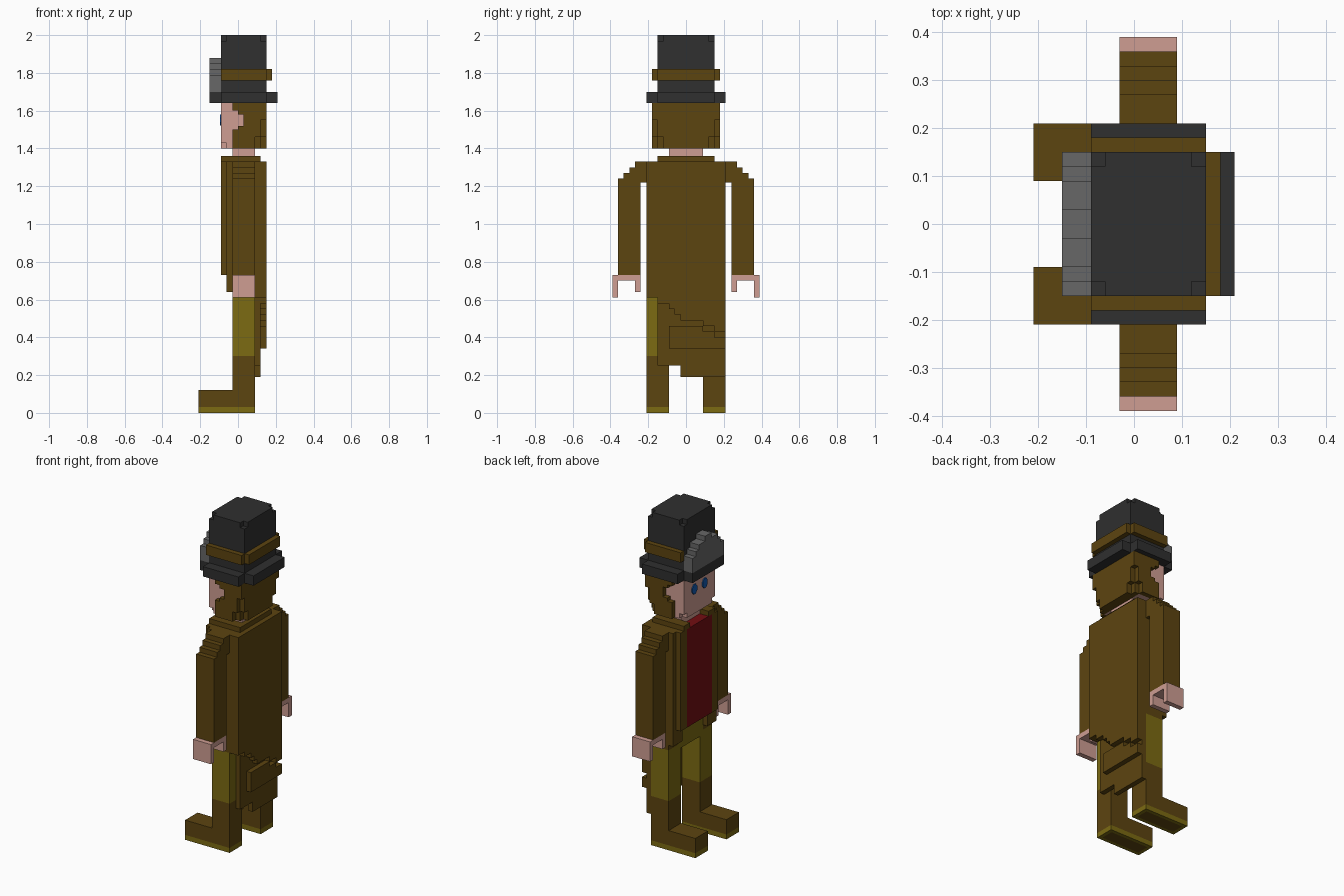
import bpy, bmesh, math

if "Cube" in bpy.data.objects:
    bpy.data.objects.remove(bpy.data.objects["Cube"])


def material(name, r, g, b):
    m = bpy.data.materials.new(name)
    m.diffuse_color = (r, g, b, 1)
    m.use_nodes = True
    m.node_tree.nodes["Principled BSDF"].inputs["Base Color"].default_value = m.diffuse_color
    return m


BROWN = material("brown cloth", 0.108, 0.058, 0.005)
BLACK = material("black felt", 0.029, 0.029, 0.029)
GREY = material("grey metal", 0.135, 0.135, 0.135)
SKIN = material("pink skin", 0.62, 0.34, 0.29)
OLIVE = material("olive", 0.2, 0.145, 0.006)
RED = material("red waistcoat", 0.17, 0.004, 0.006)
BLUE = material("blue eye", 0.006, 0.1, 0.42)


def add_box(bm, b):
    x0, x1, y0, y1, z0, z1 = b
    v = [bm.verts.new((x, y, z)) for x in (x0, x1) for y in (y0, y1) for z in (z0, z1)]
    for f in ((0, 1, 3, 2), (4, 6, 7, 5), (0, 4, 5, 1), (2, 3, 7, 6), (0, 2, 6, 4), (1, 5, 7, 3)):
        bm.faces.new([v[i] for i in f])


def finish(bm, name, *mats):
    bmesh.ops.recalc_face_normals(bm, faces=bm.faces)
    me = bpy.data.meshes.new(name)
    bm.to_mesh(me)
    bm.free()
    for m in mats:
        me.materials.append(m)
    ob = bpy.data.objects.new(name, me)
    bpy.context.collection.objects.link(ob)
    return ob


def boxes(name, mat, blocks, mirror=False):
    """Block part; with mirror=True each block is repeated on the -y side."""
    bm = bmesh.new()
    for b in blocks:
        add_box(bm, b)
        if mirror:
            add_box(bm, (b[0], b[1], -b[3], -b[2], b[4], b[5]))
    return finish(bm, name, mat)


# --- boots, soles and trousers ---
boxes("boots", BROWN, [(-.21, .09, .09, .21, .03, .12), (-.03, .09, .09, .21, .12, .30)], True)
for side in (1, -1):
    bm = bmesh.new()
    y0, y1 = sorted((.09 * side, .21 * side))
    add_box(bm, (-.21, .09, y0, y1, 0, .03))
    bmesh.ops.recalc_face_normals(bm, faces=bm.faces)
    bottom = [f for f in bm.faces if f.normal.z < -.9]
    bmesh.ops.inset_region(bm, faces=bottom, thickness=.03)
    bottom[0].material_index = 1          # brown patch under the sole
    finish(bm, "boot_sole", OLIVE, BROWN)
boxes("trouser_legs", OLIVE, [(-.03, .09, .09, .21, .30, .61)], True)
boxes("trouser_hips", OLIVE, [(-.03, .09, -.12, .12, .58, .73)])

# --- waistcoat and coat ---
boxes("waistcoat", RED, [(-.09, 0, -.12, .12, .73, 1.33)])
boxes("coat_sides", BROWN, [
    (-.06, -.03, .12, .21, .64, 1.33),
    (-.03, .12, .12, .21, .61, 1.33),
    (-.09, -.06, .12, .18, .73, 1.33)], True)
boxes("coat_back", BROWN, [(0, .12, -.12, .12, .73, 1.33)])
boxes("collar", BROWN, [(-.09, .12, .09, .15, 1.33, 1.36)], True)
boxes("collar_back", BROWN, [(.06, .12, -.09, .09, 1.33, 1.36)])

# back panel and torn tail: (y0, y1, bottom of outer layer)
hem = [(-.21, -.15, .61), (-.15, -.09, .58), (-.09, -.06, .55), (-.06, -.03, .52),
       (-.03, .09, .49), (.09, .15, .46), (.15, .21, .43)]
boxes("coat_back_panel", BROWN, [(.12, .15, a, b, z, 1.33) for a, b, z in hem])
boxes("coat_tail", BROWN, [(.09, .12, -.15, .21, .25, .73), (.09, .12, -.03, .21, .19, .25)])
patch = [(-.09, .03, .49), (.03, .09, .46), (.09, .15, .43), (.15, .21, .40)]
boxes("coat_tail_strip", BROWN,
      [(.12, .15, a, b, .34, z - (.03 if -.03 < b < .05 else 0)) for a, b, z in patch])

# --- arms and hands ---
sleeve = [(-.03, .09, .21, .24, 1.22, 1.33)]
sleeve += [(-.03, .09, .24 + .03 * i, .27 + .03 * i, .73, 1.33 - .03 * i) for i in range(4)]
boxes("sleeves", BROWN, sleeve, True)
boxes("hands", SKIN, [
    (-.03, .09, .24, .39, .70, .73),
    (-.03, .09, .36, .39, .61, .70),
    (-.03, .09, .24, .27, .64, .70)], True)

# --- head ---
boxes("neck", SKIN, [(-.03, .06, -.09, .09, 1.33, 1.40), (.06, .09, -.09, .09, 1.36, 1.40)])
boxes("face", SKIN, [
    (-.06, .09, -.15, .15, 1.40, 1.64),
    (-.09, -.06, -.15, .15, 1.43, 1.64),
    (-.09, -.06, -.12, .12, 1.40, 1.43)])
# hair sides with a notch that bares the cheek
boxes("hair_sides", BROWN, [
    (-.03, .09, .15, .18, 1.40, 1.50), (0, .12, .15, .18, 1.50, 1.52),
    (.03, .12, .15, .18, 1.52, 1.58), (0, .12, .15, .18, 1.58, 1.60),
    (-.03, .12, .15, .18, 1.60, 1.64), (.09, .12, .15, .18, 1.46, 1.50),
    (.12, .15, .15, .18, 1.55, 1.64), (.12, .15, .12, .15, 1.46, 1.64)], True)
boxes("hair_back", BROWN, [(.09, .12, -.15, .15, 1.40, 1.64), (.12, .15, -.12, .12, 1.40, 1.64)])

# eyes: thin octagonal plates on the face
for y in (.05, -.05):
    bm = bmesh.new()
    rings = []
    for x in (-.09, -.095):
        rings.append([bm.verts.new((x, y + .025 * math.cos(a), 1.55 + .032 * math.sin(a)))
                      for a in [math.pi / 8 + i * math.pi / 4 for i in range(8)]])
    for r in rings:
        bm.faces.new(r)
    for i in range(8):
        j = (i + 1) % 8
        bm.faces.new((rings[0][i], rings[0][j], rings[1][j], rings[1][i]))
    finish(bm, "eye", BLUE)

# --- hat ---
boxes("hat_crown", BLACK, [
    (-.09, .15, -.15, .15, 1.70, 1.97),
    (-.06, .12, -.15, .15, 1.97, 2.0),
    (-.09, .15, -.12, .12, 1.97, 2.0)])
boxes("hat_brim", BLACK, [
    (-.15, .21, -.15, .15, 1.64, 1.70),
    (-.09, .15, -.21, .21, 1.64, 1.70)])
boxes("hat_band", BROWN, [(-.09, .15, .15, .18, 1.76, 1.82)], True)
boxes("hat_band_back", BROWN, [(.15, .18, -.15, .15, 1.76, 1.82)])

# half gear standing on the front of the brim: (y0, y1, z0, z1)
gear = [(0, .03, 1.70, 1.88), (.03, .09, 1.70, 1.85), (.09, .12, 1.70, 1.82), (.12, .15, 1.70, 1.79)]
boxes("hat_gear", GREY, [(-.15, -.09) + g for g in gear], True)
